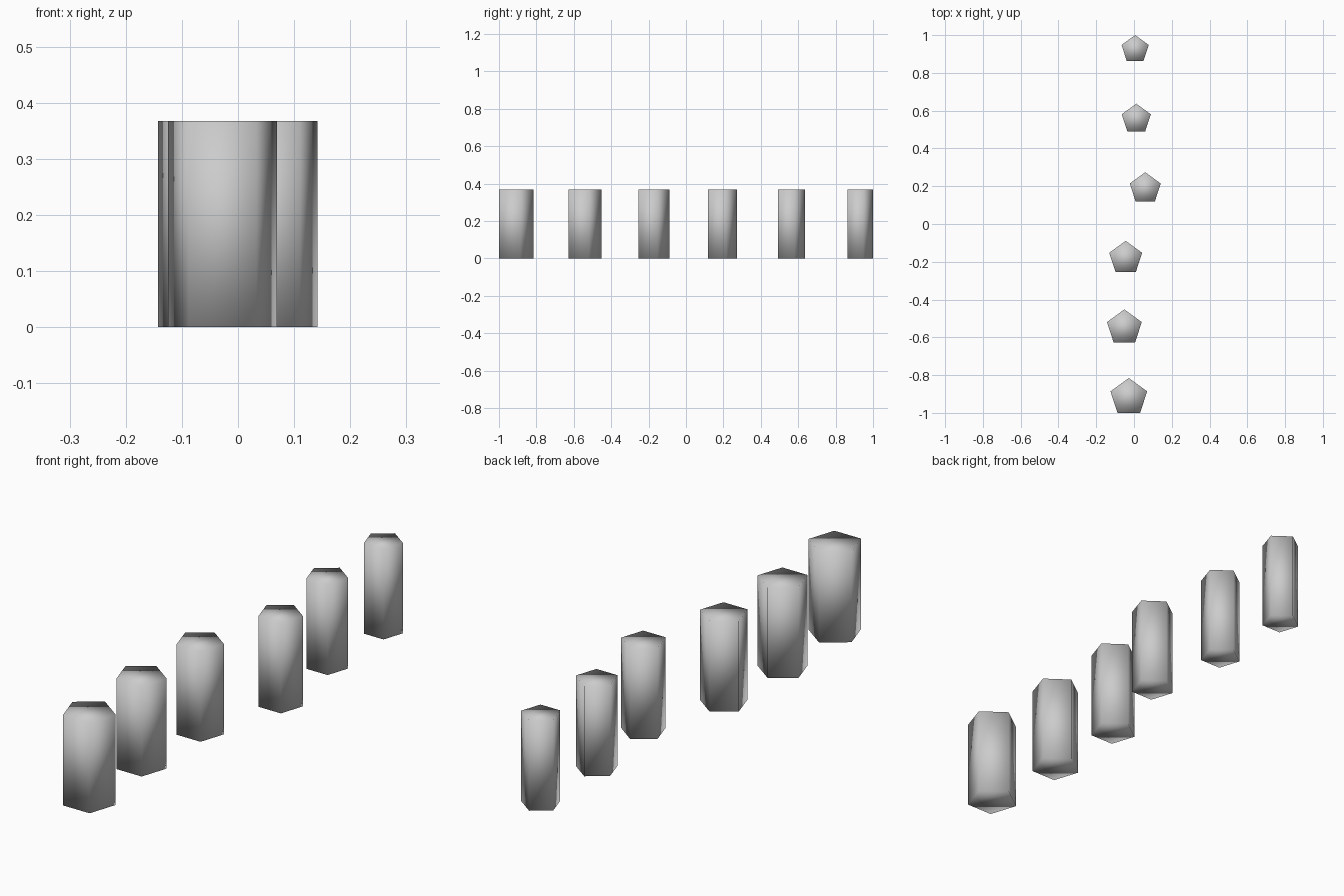
import bpy, math

if "Cube" in bpy.data.objects:
    bpy.data.objects.remove(bpy.data.objects["Cube"])

HEIGHT = 0.368
SPACING = 0.3684
offsets = [-0.0275, -0.051, -0.0440, 0.0595, 0.012, 0.006]  # sideways drift, front to back


def pillar(name, x, y, radius):
    # Five-sided prism with one corner pointing to the back
    bpy.ops.mesh.primitive_cylinder_add(vertices=5, radius=radius, depth=HEIGHT,
                                        location=(x, y, HEIGHT / 2))
    ob = bpy.context.object
    ob.name = name
    top = max(ob.data.vertices, key=lambda v: v.co.y)
    turn = math.pi / 2 - math.atan2(top.co.y, top.co.x)
    ob.rotation_euler.z = turn
    bpy.ops.object.shade_smooth()


# Row of pillars, getting slimmer towards the back
for i, x in enumerate(offsets):
    radius = 0.102 - 0.0053 * i
    pillar(f"pillar_{i + 1}", x, -0.9175 + SPACING * i, radius)
